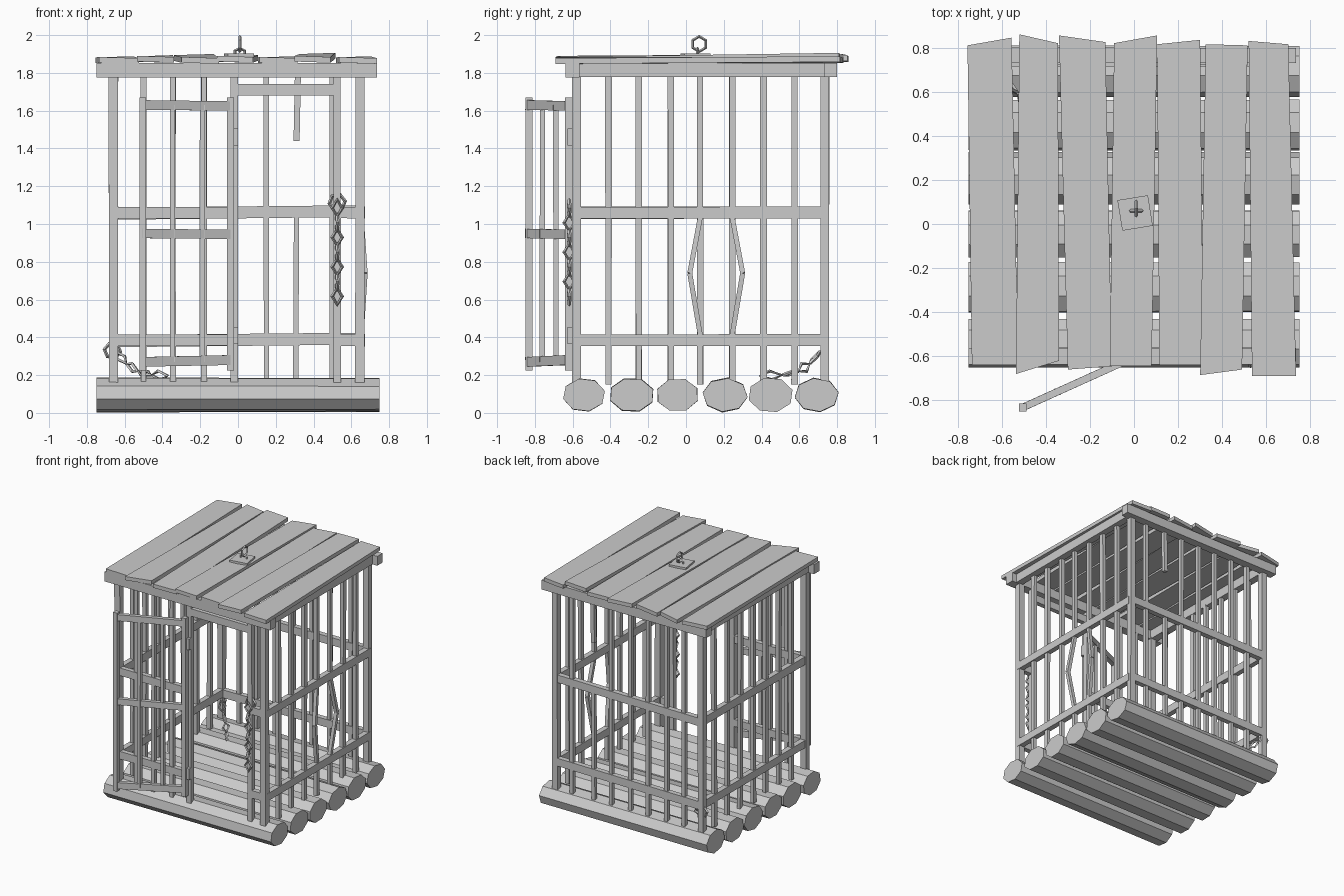
import bpy, bmesh, math, random
from mathutils import Matrix, Vector

random.seed(4)
if "Cube" in bpy.data.objects:
    bpy.data.objects.remove(bpy.data.objects["Cube"], do_unlink=True)

grey = bpy.data.materials.new("weathered_grey")
grey.use_nodes = True
grey.diffuse_color = (0.6, 0.6, 0.6, 1)
grey.node_tree.nodes["Principled BSDF"].inputs["Base Color"].default_value = (0.6, 0.6, 0.6, 1)


def finish(name, bm):
    bmesh.ops.recalc_face_normals(bm, faces=bm.faces)
    mesh = bpy.data.meshes.new(name)
    bm.to_mesh(mesh)
    bm.free()
    mesh.materials.append(grey)
    obj = bpy.data.objects.new(name, mesh)
    bpy.context.collection.objects.link(obj)
    return obj


def bar(name, start, end, width, depth, wobble=0.0):
    """Square timber from start to end; width lies sideways, depth across it."""
    start, end = Vector(start), Vector(end)
    axis = (end - start).normalized()
    side = Vector((1, 0, 0)) if abs(axis.z) > 0.5 else Vector((0, 0, 1))
    across = axis.cross(side).normalized()
    side = across.cross(axis)
    bm = bmesh.new()
    rings = []
    for p in (start, end):
        w = width / 2 * (1 + random.uniform(-wobble, wobble))
        d = depth / 2 * (1 + random.uniform(-wobble, wobble))
        rings.append([bm.verts.new(p + side * w * a + across * d * b)
                      for a, b in ((-1, -1), (1, -1), (1, 1), (-1, 1))])
    bm.faces.new(rings[0])
    bm.faces.new(rings[1])
    for i in range(4):
        j = (i + 1) % 4
        bm.faces.new((rings[0][i], rings[0][j], rings[1][j], rings[1][i]))
    return finish(name, bm)


def link(name, center, aim, turn, width, length, thick, sides=4):
    """Angular chain link whose long axis follows aim, rolled by turn."""
    rot = Vector(aim).to_track_quat('Z', 'Y').to_matrix().to_4x4()
    place = Matrix.Translation(center) @ rot @ Matrix.Rotation(turn, 4, 'Z')
    bm = bmesh.new()
    rings = []
    for i in range(sides):
        a = math.tau * i / sides
        out = Vector((math.sin(a) * width / 2, 0, math.cos(a) * length / 2))
        way = out.normalized()
        rings.append([bm.verts.new(place @ (out + way * u * thick + Vector((0, v * thick, 0))))
                      for u, v in ((-1, 0), (0, -1), (1, 0), (0, 1))])
    for i in range(sides):
        a, b = rings[i], rings[(i + 1) % sides]
        for k in range(4):
            m = (k + 1) % 4
            bm.faces.new((a[k], a[m], b[m], b[k]))
    return finish(name, bm)


# Floor logs
for n, y in enumerate((-0.54, -0.287, -0.045, 0.207, 0.448, 0.692)):
    bm = bmesh.new()
    ends = []
    turn = random.uniform(0.1, 0.7)
    for x in (-0.75, 0.75):
        ry, rz = random.uniform(0.112, 0.122), random.uniform(0.088, 0.095)
        ends.append([bm.verts.new((x, y + ry * math.cos(turn + math.tau * i / 8),
                                   0.095 + rz * math.sin(turn + math.tau * i / 8)))
                     for i in range(8)])
    for ring in ends:
        bm.faces.new(ring)
    for i in range(8):
        j = (i + 1) % 8
        bm.faces.new((ends[0][i], ends[0][j], ends[1][j], ends[1][i]))
    finish(f"floor_log_{n + 1}", bm)

SX, FRONT, BACK = 0.65, -0.58, 0.735
LOW, TOP, RAILS = 0.15, 1.79, (0.385, 1.06)

# Corner posts
for x in (-SX - 0.01, SX - 0.005):
    for y in (FRONT, BACK):
        bar("corner_post", (x, y, LOW), (x, y, TOP), 0.047, 0.047, 0.06)

# Side bars, with two bent ones on the +x wall
SIDE_Y = (-0.41, -0.25, -0.08, 0.075, 0.245, 0.41, 0.575)
for x in (-SX - 0.005, SX):
    for y in SIDE_Y:
        if x > 0 and y in (0.075, 0.245):
            lean = -1 if y < 0.16 else 1
            bend = (x + 0.022, y + lean * 0.055, 0.74)
            bar("bent_bar_foot", (x, y, LOW), (x, y, RAILS[0]), 0.03, 0.032)
            bar("bent_bar_lower", (x, y - lean * 0.005, RAILS[0]), bend, 0.028, 0.026)
            bar("bent_bar_upper", bend, (x, y - lean * 0.005, RAILS[1]), 0.028, 0.026)
            bar("bent_bar_head", (x, y, RAILS[1]), (x, y, TOP), 0.03, 0.032)
        else:
            bar("side_bar", (x, y, LOW), (x + random.uniform(-.006, .006), y, TOP), 0.03, 0.034, 0.1)
    for z in RAILS:
        bar("side_rail", (x, FRONT, z), (x, BACK, z), 0.062, 0.042, 0.05)

# Back wall, with one snapped bar
for x in (-0.5, -0.345, -0.18, -0.02, 0.15, 0.31, 0.5):
    if x == 0.31:
        bar("snapped_bar_lower", (x - 0.005, BACK, LOW), (x, BACK, RAILS[1]), 0.028, 0.03)
        bar("snapped_bar_upper", (x, BACK, 1.44), (x + 0.007, BACK, TOP), 0.032, 0.03)
    else:
        bar("back_bar", (x, BACK, LOW), (x, BACK, TOP), 0.029, 0.03, 0.1)
for z in RAILS:
    bar("back_rail", (-SX, BACK, z - 0.005), (SX, BACK, z + 0.008), 0.062, 0.042, 0.05)

# Front wall and door frame
for x in (-0.5, -0.345, -0.18):
    bar("front_bar", (x, FRONT, LOW), (x, FRONT, TOP), 0.03, 0.03, 0.1)
for x in (-0.02, 0.525):
    bar("door_post", (x, FRONT, LOW), (x, FRONT, TOP), 0.038, 0.042, 0.06)
for z in RAILS:
    bar("front_rail_wide", (-SX, FRONT, z), (-0.02, FRONT, z), 0.06, 0.04, 0.05)
    bar("front_rail_short", (0.525, FRONT, z), (SX, FRONT, z), 0.06, 0.04, 0.05)
bar("door_header", (-0.02, FRONT, 1.71), (0.525, FRONT, 1.71), 0.06, 0.038)

# Open door, hinged on the middle post
hinge, swing = Vector((-0.04, -0.622, 0)), Vector((-0.465, -0.21, 0))


def door_point(t, z):
    return hinge + swing * t + Vector((0, 0, z))


for t, w in ((0, 0.036), (0.32, 0.028), (0.66, 0.028), (1, 0.036)):
    edge = t in (0, 1)
    a, b = (0.225, 1.67) if edge else (0.27, 1.63)
    bar("door_stile" if edge else "door_bar", door_point(t, a), door_point(t, b), w, w, 0.08)
for z, tilt in ((0.28, -0.01), (0.945, 0.005), (1.625, 0.005)):
    bar("door_rail", door_point(-0.02, z), door_point(1.02, z + tilt), 0.05, 0.032, 0.05)
for z in (0.41, 1.46):
    bar("door_hinge", (-0.012, -0.612, z - 0.045), (-0.012, -0.612, z + 0.045), 0.026, 0.03)

# Roof beams
bar("roof_beam_front", (-0.75, -0.6, 1.815), (0.735, -0.6, 1.815), 0.075, 0.075, 0.04)
bar("roof_beam_back", (-0.74, 0.765, 1.815), (0.735, 0.765, 1.815), 0.075, 0.07, 0.04)
for x in (-0.67, 0.665):
    bar("roof_beam_side", (x, -0.6, 1.815), (x, 0.765, 1.815), 0.075, 0.06, 0.04)

# Roof planks: back left x/y, back right x/y, front left x/y, front right x/y
PLANKS = (
    (-.755, .81, -.555, .845, -.735, -.64, -.525, -.64),
    (-.52, .86, -.345, .82, -.535, -.68, -.34, -.62),
    (-.34, .855, -.13, .825, -.30, -.66, -.10, -.645),
    (-.09, .82, .105, .855, -.11, -.645, .08, -.645),
    (.105, .815, .30, .835, .115, -.64, .315, -.64),
    (.325, .815, .515, .81, .30, -.685, .49, -.66),
    (.52, .83, .70, .815, .535, -.69, .735, -.69),
)
for n, c in enumerate(PLANKS):
    bm = bmesh.new()
    high = 0.006 * (n % 2)
    back_lift = 0.012 if n in (2, 5) else 0
    corners = [(c[0], c[1], back_lift), (c[2], c[3], back_lift + 0.006),
               (c[6], c[7], -0.004), (c[4], c[5], 0.002)]
    low = [bm.verts.new((x, y, 1.852 + dz + high)) for x, y, dz in corners]
    top = [bm.verts.new((x, y, 1.882 + dz + high)) for x, y, dz in corners]
    bm.faces.new(low)
    bm.faces.new(top)
    for i in range(4):
        j = (i + 1) % 4
        bm.faces.new((low[i], low[j], top[j], top[i]))
    finish(f"roof_plank_{n + 1}", bm)

# Hanging plate, staple and ring
plate = bar("hanger_plate", (0.005, 0.05, 1.885), (0.005, 0.05, 1.903), 0.14, 0.14)
plate.data.transform(Matrix.Translation((0.005, 0.05, 0)) @ Matrix.Rotation(0.16, 4, 'Z')
                     @ Matrix.Translation((-0.005, -0.05, 0)))
link("hanger_staple", (0.01, 0.06, 1.905), (0, 0, 1), 0, 0.06, 0.05, 0.008, 6)
link("hanger_ring", (0.01, 0.07, 1.953), (0, 0, 1), math.pi / 2, 0.078, 0.08, 0.008, 6)

# Chain hanging from the door post
link("chain_post_loop", (0.525, -0.585, 1.115), (1, 0, 0.15), math.pi / 2, 0.085, 0.085, 0.01, 6)
for n in range(7):
    link("door_chain_link", (0.525, -0.618, 1.085 - n * 0.078), (0, 0, 1),
         0.1 + (n % 2) * math.pi / 2, 0.055, 0.088, 0.0095)

# Broken chain trailing from the back corner post onto the floor
link("corner_post_loop", (-0.665, 0.735, 0.33), (1, 0, -0.15), math.pi / 2, 0.08, 0.085, 0.01, 6)
trail = [Vector(p) for p in ((-0.65, 0.71, 0.325), (-0.59, 0.655, 0.26), (-0.53, 0.595, 0.22),
                             (-0.46, 0.51, 0.2), (-0.37, 0.39, 0.197))]
for n in range(4):
    a, b = trail[n], trail[n + 1]
    link("floor_chain_link", (a + b) / 2, b - a, 0.4 + (n % 2) * math.pi / 2,
         0.05, (b - a).length * 0.95, 0.0095)
